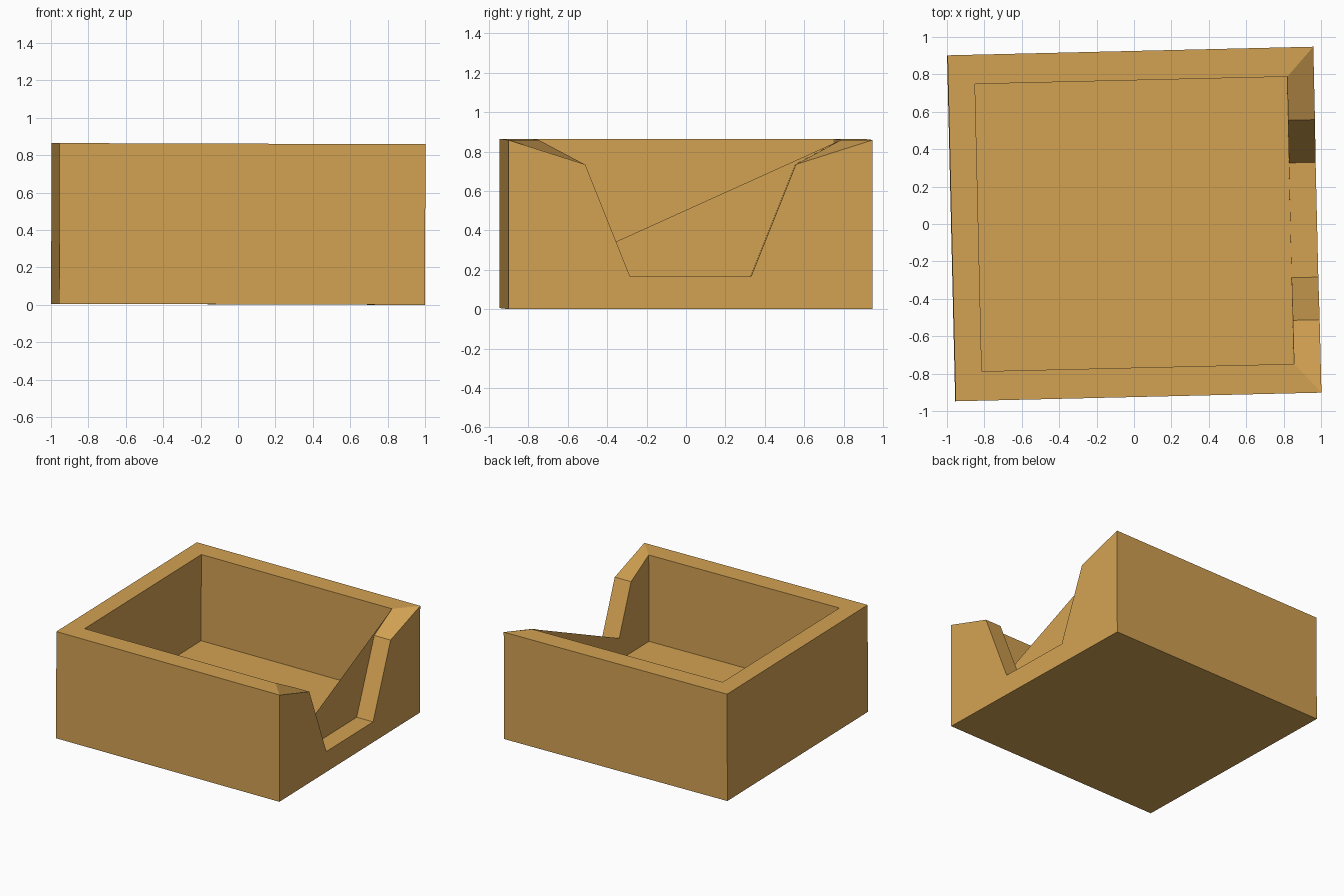
import bpy, bmesh, math
from mathutils import Vector

if "Cube" in bpy.data.objects:
    bpy.data.objects.remove(bpy.data.objects["Cube"])

OX, OY = 0.978, 0.925      # outer half sizes
IX, IY = 0.835, 0.768      # inner half sizes
TOP, FLOOR = 0.859, 0.165

bm = bmesh.new()

def face(points, direction):
    """Add a flat face turned towards the given direction."""
    f = bm.faces.new([bm.verts.new(p) for p in points])
    f.normal_update()
    if f.normal.dot(Vector(direction)) < 0:
        f.normal_flip()

def notch(x, y):
    """Dipped top line of the right wall, from front corner to back corner."""
    half = [(y, TOP), (0.535, 0.735), (0.307, FLOOR)]
    line = [(-a, b) for a, b in half] + half[::-1]
    return [(x, a, b) for a, b in line]

def wall(p, q, z0, z1, direction):
    face([(*p, z0), (*q, z0), (*q, z1), (*p, z1)], direction)

outer = [(OX, -OY), (-OX, -OY), (-OX, OY), (OX, OY)]
inner = [(IX, -IY), (-IX, -IY), (-IX, IY), (IX, IY)]

# Front, left and back walls with their flat rims
for i, d in enumerate([(0, -1, 0), (-1, 0, 0), (0, 1, 0)]):
    wall(outer[i], outer[i + 1], 0, TOP, d)
    wall(inner[i], inner[i + 1], FLOOR, TOP, [-c for c in d])
    face([(*p, TOP) for p in (outer[i], outer[i + 1], inner[i + 1], inner[i])], (0, 0, 1))

# Underside and tray floor
face([(*p, 0) for p in outer], (0, 0, -1))
face([(*p, FLOOR) for p in inner], (0, 0, 1))

# Notched right wall: outside face and the cut surfaces
out_line, in_line = notch(OX, OY), notch(IX, IY)
face([(OX, -OY, 0), (OX, OY, 0)] + out_line[::-1], (1, 0, 0))
facing = [(0, 0, 1), (0, 1, .4), (0, 0, 1), (0, -1, .4), (0, 0, 1)]
for i, d in enumerate(facing):
    face([out_line[i], out_line[i + 1], in_line[i + 1], in_line[i]], d)

# Inside of the right wall: sloping panel across the notch, then the front piece
slope = (TOP - FLOOR) / (2 * IY)
rise = slope * (IY - 0.307) / (1 + 0.4 * slope)
cross = (IX, -0.307 - 0.4 * rise, FLOOR + rise)
low, high = (IX, -IY, FLOOR), (IX, IY, TOP)
face([low, (IX, IY, FLOOR), high, cross], (-1, 0, 0))
face([low, cross, in_line[1], in_line[0]], (-1, 0, 0))

bmesh.ops.remove_doubles(bm, verts=bm.verts, dist=0.0005)
mesh = bpy.data.meshes.new("notched_tray")
bm.to_mesh(mesh)
bm.free()

mat = bpy.data.materials.new("tan")
mat.diffuse_color = (0.65, 0.36, 0.085, 1)
mat.use_nodes = True
mat.node_tree.nodes["Principled BSDF"].inputs["Base Color"].default_value = mat.diffuse_color
mesh.materials.append(mat)

# Slight turn and tilt of the whole tray
tray = bpy.data.objects.new("notched_tray", mesh)
tray.rotation_euler = (0, math.radians(0.18), math.radians(1.35))
tray.location.z = 0.003
bpy.context.collection.objects.link(tray)
